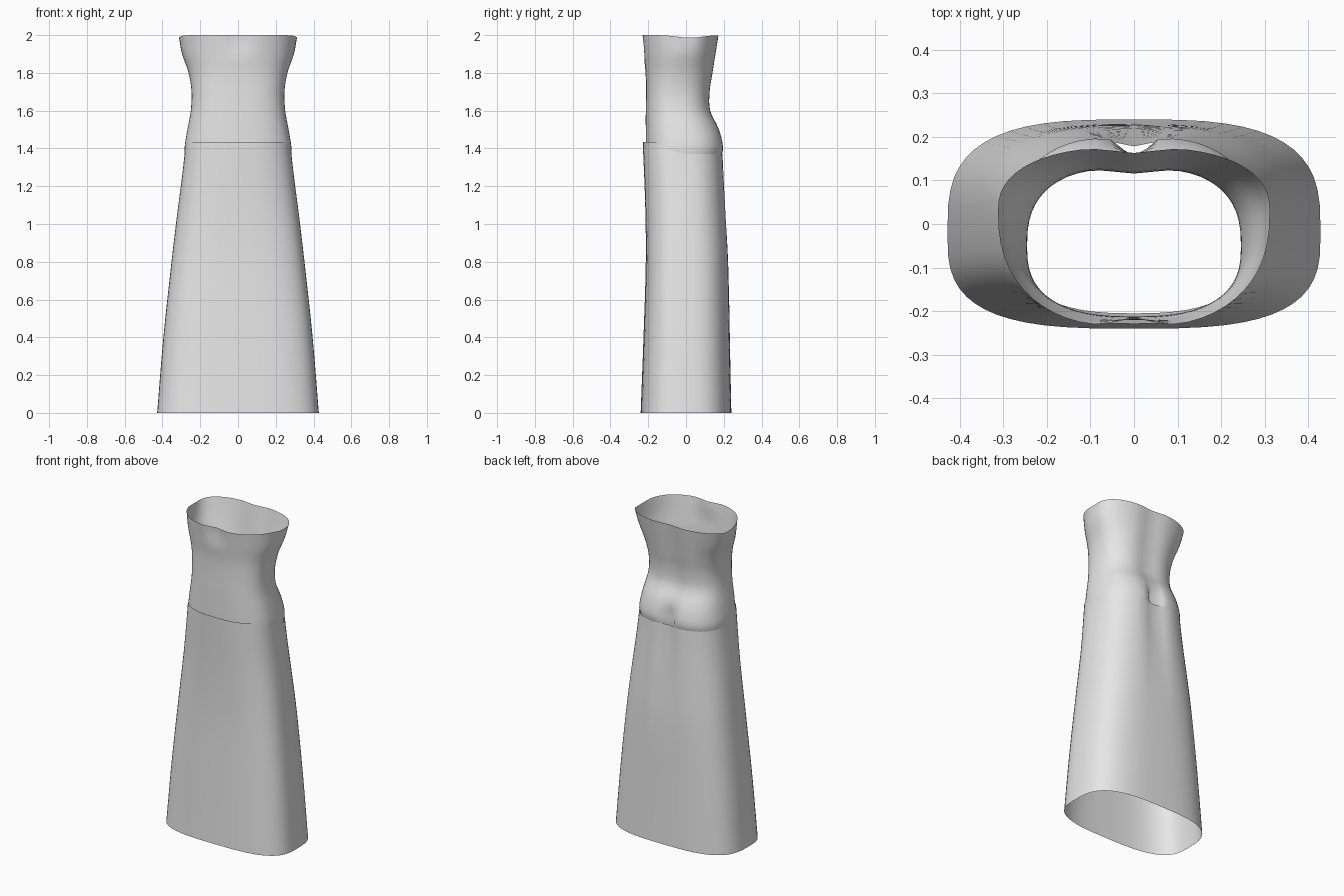
import bpy
import bmesh
import math

SIDES = 56

old = bpy.data.objects.get("Cube")
if old:
    bpy.data.objects.remove(old, do_unlink=True)

cloth = bpy.data.materials.new("grey cloth")
cloth.use_nodes = True
cloth.diffuse_color = (0.8, 0.8, 0.8, 1)
cloth.node_tree.nodes["Principled BSDF"].inputs["Base Color"].default_value = (0.8, 0.8, 0.8, 1)


def smooth(a, b, v):
    t = min(max((v - a) / (b - a), 0), 1)
    return t * t * (3 - 2 * t)


def bump(v, width):
    return math.exp(-(v / width) ** 2)


def sample(keys, z):
    """Smooth Hermite interpolation of section keys at height z."""
    last = len(keys) - 1
    i = 0
    while i < last - 1 and z > keys[i + 1][0]:
        i += 1
    a, b = keys[i], keys[i + 1]
    p, q = keys[max(i - 1, 0)], keys[min(i + 2, last)]
    h = b[0] - a[0]
    t = (z - a[0]) / h
    out = []
    for k in range(1, len(a)):
        m0 = (b[k] - p[k]) / (b[0] - p[0]) * h
        m1 = (q[k] - a[k]) / (q[0] - a[0]) * h
        s = t * t * (3 - 2 * t)
        out.append(a[k] + (b[k] - a[k]) * s
                   + m0 * t * (1 - t) ** 2 + m1 * t * t * (t - 1))
    return out


def loft(name, keys, rows, shape):
    """Open tube through rounded-box sections, refined by shape()."""
    bm = bmesh.new()
    low, high = keys[0][0], keys[-1][0]
    rings = []
    for r in range(rows + 1):
        z = low + (high - low) * r / rows
        half, front, mid, back, power = sample(keys, z)
        ring = []
        for i in range(SIDES):
            a = math.tau * i / SIDES
            c, s = math.cos(a), math.sin(a)
            x = half * math.copysign(abs(c) ** (2 / power), c)
            depth = back - mid if s > 0 else mid - front
            y = mid + depth * math.copysign(abs(s) ** (2 / power), s)
            ring.append(bm.verts.new(shape(x, y, z, s)))
        rings.append(ring)
    for lower, upper in zip(rings, rings[1:]):
        for i in range(SIDES):
            j = (i + 1) % SIDES
            bm.faces.new((lower[i], lower[j], upper[j], upper[i]))
    mesh = bpy.data.meshes.new(name)
    bm.to_mesh(mesh)
    bm.free()
    mesh.materials.append(cloth)
    for face in mesh.polygons:
        face.use_smooth = True
    obj = bpy.data.objects.new(name, mesh)
    bpy.context.collection.objects.link(obj)
    return obj


def skirt_shape(x, y, z, s):
    # Rear crease fades downward; waist edge sits lower at the sides and back
    if s > 0:
        y -= 0.022 * bump(x, 0.06) * smooth(0.5, 1.4, z)
    z -= 0.065 * smooth(-0.19, 0.02, y) * smooth(1.0, 1.435, z)
    return x, y, z


def bodice_shape(x, y, z, s):
    if s > 0:
        # Hip cleft and spine hollow
        y -= 0.045 * bump(x, 0.025) * bump(z - 1.41, 0.07)
        y -= 0.015 * bump(x, 0.07)
    else:
        # Shallow hollow between the bust halves
        y += 0.022 * bump(x, 0.06) * smooth(1.85, 2.0, z)
    # Gently waved neckline
    z -= 0.014 * bump(y - 0.02, 0.09) * smooth(1.85, 2.0, z)
    return x, y, z


# Keys: height, half width, front, middle, back, squareness
skirt_keys = [
    (0.0, 0.428, -0.24, -0.02, 0.24, 3.1),
    (0.4, 0.395, -0.225, -0.02, 0.232, 3.0),
    (0.8, 0.352, -0.213, -0.02, 0.225, 2.9),
    (1.1, 0.317, -0.216, -0.02, 0.212, 2.7),
    (1.435, 0.282, -0.229, -0.02, 0.2, 2.6),
]
bodice_keys = [
    (1.34, 0.277, -0.205, -0.03, 0.188, 2.6),
    (1.4, 0.283, -0.212, -0.03, 0.204, 2.6),
    (1.5, 0.268, -0.213, -0.04, 0.182, 2.6),
    (1.6, 0.25, -0.213, -0.05, 0.136, 2.6),
    (1.7, 0.246, -0.212, -0.05, 0.133, 2.6),
    (1.8, 0.262, -0.214, -0.03, 0.148, 2.5),
    (1.9, 0.295, -0.225, 0.0, 0.163, 2.4),
    (2.0, 0.312, -0.238, 0.03, 0.178, 2.4),
]

loft("skirt", skirt_keys, 30, skirt_shape)
loft("bodice", bodice_keys, 28, bodice_shape)
